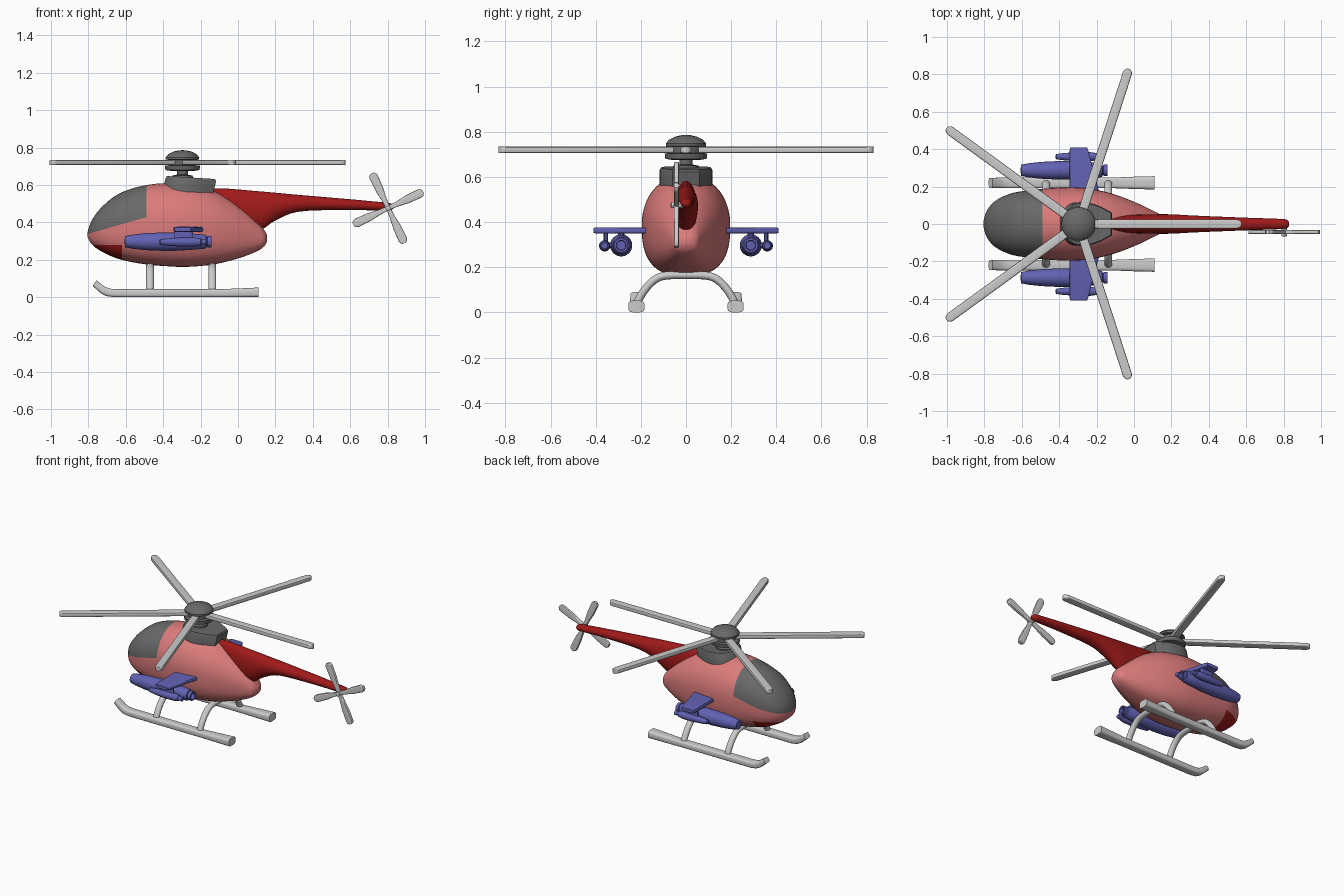
import bpy, bmesh
from math import sin, cos, pi, radians
from mathutils import Vector as V, Matrix

if "Cube" in bpy.data.objects:
    bpy.data.objects.remove(bpy.data.objects["Cube"])

X, Y, Z = V((1, 0, 0)), V((0, 1, 0)), V((0, 0, 1))


def material(name, col):
    m = bpy.data.materials.new(name)
    m.diffuse_color = (*col, 1)
    m.use_nodes = True
    m.node_tree.nodes["Principled BSDF"].inputs["Base Color"].default_value = m.diffuse_color
    return m


RED = material("red", (0.72, 0.2, 0.2))
MAROON = material("dark_red", (0.35, 0.01, 0.01))
DARK = material("dark_grey", (0.14, 0.14, 0.14))
BLUE = material("blue", (0.12, 0.12, 0.45))
GREY = None


def section(c, u, v, hu, hv, e=2.0, n=20, e_low=None):
    """Superellipse ring; e_low squares off the lower half."""
    pts = []
    for i in range(n):
        a = 2 * pi * (i + 0.5) / n
        p = 2 / (e_low if e_low and sin(a) < 0 else e)
        su, sv = [(1 if t > 0 else -1) * abs(t) ** p for t in (cos(a), sin(a))]
        pts.append(V(c) + u * hu * su + v * hv * sv)
    return pts


def smooth_rows(rows, steps):
    """Catmull-Rom interpolation of number rows."""
    out = []
    for i in range(len(rows) - 1):
        a, b, c, d = (rows[max(0, min(len(rows) - 1, i + k))] for k in (-1, 0, 1, 2))
        for s in range(steps):
            t = s / steps
            out.append([q + 0.5 * t * (r - p + t * (2 * p - 5 * q + 4 * r - w + t * (3 * (q - r) + w - p)))
                        for p, q, r, w in zip(a, b, c, d)])
    return out + [list(rows[-1])]


def skin(name, rings, mat=GREY, mirror=False, angle=35):
    """Bridge rings of equal length into a capped solid."""
    bm = bmesh.new()
    vs = [[bm.verts.new(p) for p in r] for r in rings]
    n = len(vs[0])
    for a, b in zip(vs, vs[1:]):
        for i in range(n):
            bm.faces.new((a[i], a[(i + 1) % n], b[(i + 1) % n], b[i]))
    bm.faces.new(vs[0])
    bm.faces.new(vs[-1])
    bmesh.ops.recalc_face_normals(bm, faces=bm.faces[:])
    me = bpy.data.meshes.new(name)
    bm.to_mesh(me)
    bm.free()
    ob = bpy.data.objects.new(name, me)
    bpy.context.collection.objects.link(ob)
    if mat:
        me.materials.append(mat)
    bpy.ops.object.select_all(action='DESELECT')
    ob.select_set(True)
    bpy.context.view_layer.objects.active = ob
    bpy.ops.object.shade_smooth_by_angle(angle=radians(angle))
    if mirror:
        m = ob.modifiers.new("mirror", 'MIRROR')
        m.use_axis = (False, True, False)
    return ob


def lathe(name, c, axis, prof, mat=GREY, mirror=False, n=28):
    """prof: (distance along axis, radius) around centre c."""
    u, v = {'X': (Y, Z), 'Y': (Z, X), 'Z': (X, Y)}[axis]
    w = u.cross(v)
    return skin(name, [section(V(c) + w * d, u, v, r, r, n=n) for d, r in prof], mat, mirror)


def hull(name, rows, mat, e, e_low, n):
    """Loft along x from (x, top, bottom, half width) rows."""
    return skin(name, [section((x, 0, (t + b) / 2), Y, Z, w, (t - b) / 2, e, n, e_low)
                       for x, t, b, w in smooth_rows(rows, 4)], mat, angle=50)


# fuselage, with canopy and chin as coloured panels
body = hull("fuselage", [
    (-.804, .35, .322, .02), (-.785, .405, .287, .075), (-.74, .47, .25, .125), (-.66, .54, .212, .163),
    (-.58, .577, .19, .178), (-.49, .6, .175, .188), (-.39, .61, .166, .195), (-.27, .603, .162, .193),
    (-.125, .567, .176, .165), (.01, .487, .21, .115), (.1, .41, .245, .072), (.14, .36, .272, .05),
    (.156, .33, .3, .02)], RED, 2.1, 2.7, 48)
body.data.materials.append(DARK)
body.data.materials.append(MAROON)
bm = bmesh.new()
bm.from_mesh(body.data)
SLOPE = V((-.285, 0, 1))
for co, no in (((-.49, 0, 0), X), ((-.5, 0, .425), SLOPE), ((-.62, 0, 0), X), ((0, 0, .28), Z)):
    bmesh.ops.bisect_plane(bm, geom=bm.verts[:] + bm.edges[:] + bm.faces[:],
                           plane_co=co, plane_no=no, dist=1e-5)
for f in bm.faces:
    c = f.calc_center_median()
    if c.x < -.49 and (c - V((-.5, 0, .425))).dot(SLOPE) > 0:
        f.material_index = 1
    elif c.x < -.62 and c.z < .28:
        f.material_index = 2
bm.to_mesh(body.data)
bm.free()

# tail boom
hull("tail_boom", [(-.2, .57, .42, .03), (-.1, .583, .38, .045), (.1, .568, .355, .052), (.2, .559, .41, .052),
                   (.33, .547, .458, .045), (.6, .524, .466, .034), (.79, .506, .462, .027),
                   (.82, .5, .466, .02), (.83, .49, .476, .008)], MAROON, 2, 2, 28)

# engine cowl: plan outline lofted upward
half = smooth_rows([(-.385, .03), (-.365, .075), (-.32, .11), (-.25, .115), (-.18, .095), (-.115, .06)], 3)
plan = half + [[x, -y] for x, y in reversed(half)]


def cowl_ring(z0, dx, k):
    return [V((-.26 + (x + .26) * k + dx, y * k, z0 - .06 * (x + .385))) for x, y in plan]


skin("engine_cowl", [cowl_ring(.54, -.025, 1), cowl_ring(.637, -.002, 1), cowl_ring(.648, 0, .95)], DARK)

# rotor mast and hub
HUB = (-.297, 0, 0)
lathe("rotor_mast", HUB, 'Z', [(.6, .06), (.65, .055), (.655, .03), (.7, .03)], DARK)
lathe("rotor_hub", HUB, 'Z', [(.675, .06), (.68, .092), (.704, .095), (.706, .07), (.734, .07), (.736, .09),
                              (.748, .09), (.765, .076), (.778, .05), (.785, .02), (.786, .004)], DARK)

# main rotor blades
for i in range(5):
    a = 2 * pi * i / 5
    d, s = V((cos(a), sin(a), 0)), V((-sin(a), cos(a), 0))
    skin(f"main_blade_{i + 1}",
         [section(V(HUB) + d * r + Z * .72, s, Z, w, .0145, 5, 16) for r, w in
          ((.05, .022), (.12, .025), (.845, .025), (.86, .021), (.868, .014), (.872, .006))])

# tail rotor
TAIL = V((.803, -.043, .476))
lathe("tail_rotor_hub", (.803, 0, .476), 'Y', [(-.068, .008), (-.064, .014), (0, .014)])
for i in range(4):
    a = radians(25 + 90 * i)
    d, s = V((cos(a), 0, sin(a))), V((-sin(a), 0, cos(a)))
    skin(f"tail_blade_{i + 1}",
         [section(TAIL + d * r, s, Y, w, .011, 5, 16) for r, w in
          ((0, .012), (.05, .014), (.11, .022), (.185, .024), (.198, .02), (.206, .01))])

# landing skids: (bottom x, z), (top x, z), half width
skin("skid", [section(((bx + tx) / 2, .22, (bz + tz) / 2), Y, V((tx - bx, 0, tz - bz)) / 2, w, 1, 4, 16)
              for bx, bz, tx, tz, w in ((-.777, .06, -.757, .09, .026), (-.735, .022, -.715, .058, .028),
                                        (-.705, .006, -.69, .047, .029), (-.66, 0, -.66, .043, .029),
                                        (-.1, 0, -.1, .043, .029), (.0, 0, .0, .047, .033),
                                        (.11, 0, .11, .052, .036))], mirror=True)

# arched skid struts
side = [(.222, .02), (.205, .065), (.168, .118), (.125, .153), (.075, .164)]
arch = smooth_rows(side + [(0, .165)] + [(-y, z) for y, z in reversed(side)], 4)
for name, x in (("front_strut", -.47), ("rear_strut", -.137)):
    rings = []
    for i, (y, z) in enumerate(arch):
        p, q = arch[max(i - 1, 0)], arch[min(i + 1, len(arch) - 1)]
        t = V((0, q[0] - p[0], q[1] - p[1])).normalized()
        rings.append(section((x, y, z), X, X.cross(t), .021, .018, n=16))
    skin(name, rings)

# stub wings with pylons
skin("stub_wing", [section(((a + b) / 2, y, .363), X, Z, (b - a) / 2, h, 6, 20) for y, a, b, h in
                   ((.15, -.345, -.18, .014), (.395, -.345, -.245, .014), (.41, -.34, -.252, .011))],
     BLUE, True)
for name, y, w, low in (("pod_pylon", .287, .014, .32), ("missile_pylon", .355, .01, .3)):
    skin(name, [section((-.29, y, z), X, Y, .05, w, 4, 16) for z in (low, .36)], BLUE, True)

# weapon pods with a hollow nozzle, small missiles and the link between them
lathe("pod", (0, .287, .297), 'X', [(-.606, .012), (-.603, .03), (-.57, .037), (-.5, .045), (-.42, .049),
                                    (-.33, .049), (-.25, .044), (-.18, .038), (-.17, .034), (-.168, .024),
                                    (-.165, .024), (-.163, .031), (-.142, .031), (-.142, .022),
                                    (-.165, .02)], BLUE, True)
lathe("missile", (0, .36, .295), 'X', [(-.421, .007), (-.415, .014), (-.38, .019), (-.3, .025), (-.23, .024),
                                       (-.2, .019), (-.195, .014), (-.17, .014)], BLUE, True)
skin("missile_link", [section((-.29, y, .297), X, Z, .04, .012, 4, 16) for y in (.3, .36)], BLUE, True)
